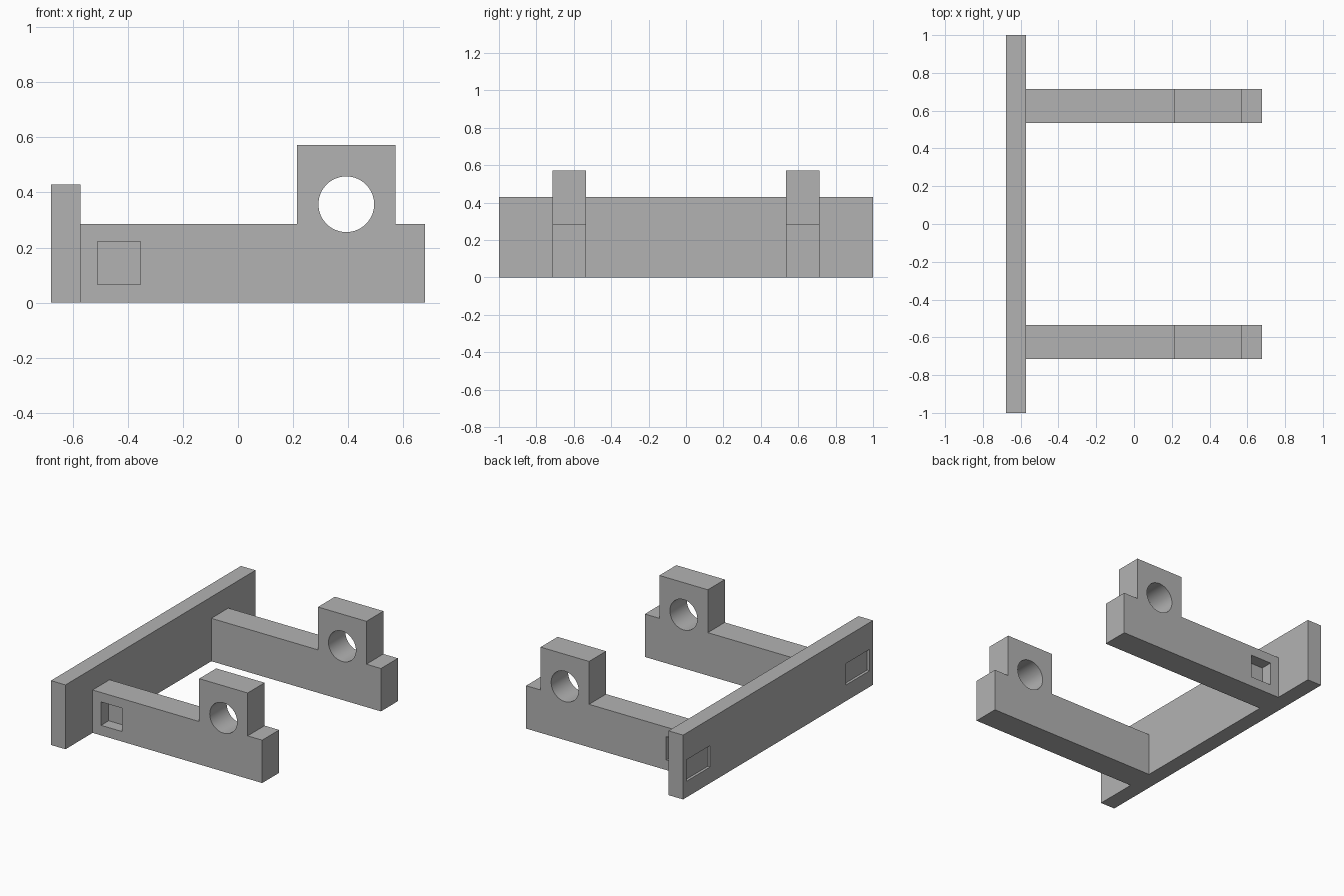
import bpy
import bmesh
from mathutils import Matrix, Vector

cube = bpy.data.objects.get("Cube")
if cube:
    bpy.data.objects.remove(cube, do_unlink=True)

U = 1 / 28  # modelling unit

grey = bpy.data.materials.new("plain_grey")
grey.use_nodes = True
grey.diffuse_color = (0.45, 0.45, 0.45, 1)
grey.node_tree.nodes["Principled BSDF"].inputs["Base Color"].default_value = (0.45, 0.45, 0.45, 1)


def make_object(name, bm):
    bmesh.ops.recalc_face_normals(bm, faces=bm.faces)
    mesh = bpy.data.meshes.new(name)
    bm.to_mesh(mesh)
    bm.free()
    mesh.materials.append(grey)
    obj = bpy.data.objects.new(name, mesh)
    bpy.context.collection.objects.link(obj)
    return obj


def box(name, low, high):
    low, high = Vector(low) * U, Vector(high) * U
    bm = bmesh.new()
    bmesh.ops.create_cube(bm, size=1, matrix=Matrix.Translation((low + high) / 2)
                          @ Matrix.Diagonal((high - low).to_4d()))
    return make_object(name, bm)


def cylinder_y(name, x, y, z, radius, length):
    bm = bmesh.new()
    bmesh.ops.create_cone(bm, cap_ends=True, segments=64, radius1=radius * U,
                          radius2=radius * U, depth=length * U,
                          matrix=Matrix.Translation(Vector((x, y, z)) * U)
                          @ Matrix.Rotation(1.5707963, 4, 'X'))
    return make_object(name, bm)


def extrude_profile(name, points, y0, y1):
    bm = bmesh.new()
    face = bm.faces.new([bm.verts.new(Vector((x, y0, z)) * U) for x, z in points])
    moved = bmesh.ops.extrude_face_region(bm, geom=[face])["geom"]
    bmesh.ops.translate(bm, vec=(0, (y1 - y0) * U, 0),
                        verts=[v for v in moved if isinstance(v, bmesh.types.BMVert)])
    return make_object(name, bm)


def cut(target, cutter):
    mod = target.modifiers.new("cut", 'BOOLEAN')
    mod.operation = 'DIFFERENCE'
    mod.solver = 'EXACT'
    mod.object = cutter
    bpy.ops.object.select_all(action='DESELECT')
    bpy.context.view_layer.objects.active = target
    target.select_set(True)
    bpy.ops.object.modifier_apply(modifier=mod.name)
    bpy.data.objects.remove(cutter, do_unlink=True)


# Upright cross plate with two shallow recesses on its outer face
plate = box("cross_plate", (-19, -28, 0), (-16, 28, 12))
for y in (-27, 20):
    cut(plate, box("recess_cutter", (-20, y, 3), (-18.5, y + 7, 7)))

# Arms with raised bearing blocks
profile = [(-16, 0), (19, 0), (19, 8), (16, 8), (16, 16), (6, 16), (6, 8), (-16, 8)]
for name, side in (("front_arm", -1), ("back_arm", 1)):
    arm = extrude_profile(name, profile, side * 15, side * 20)
    # Round hole through the bearing block
    cut(arm, cylinder_y("hole_cutter", 11, side * 17.5, 10, 2.83, 8))
    # Square pocket on the outward side
    ys = sorted((side * 17.75, side * 21))
    cut(arm, box("pocket_cutter", (-14.25, ys[0], 1.87), (-9.9, ys[1], 6.23)))
    bpy.ops.object.shade_smooth_by_angle()
